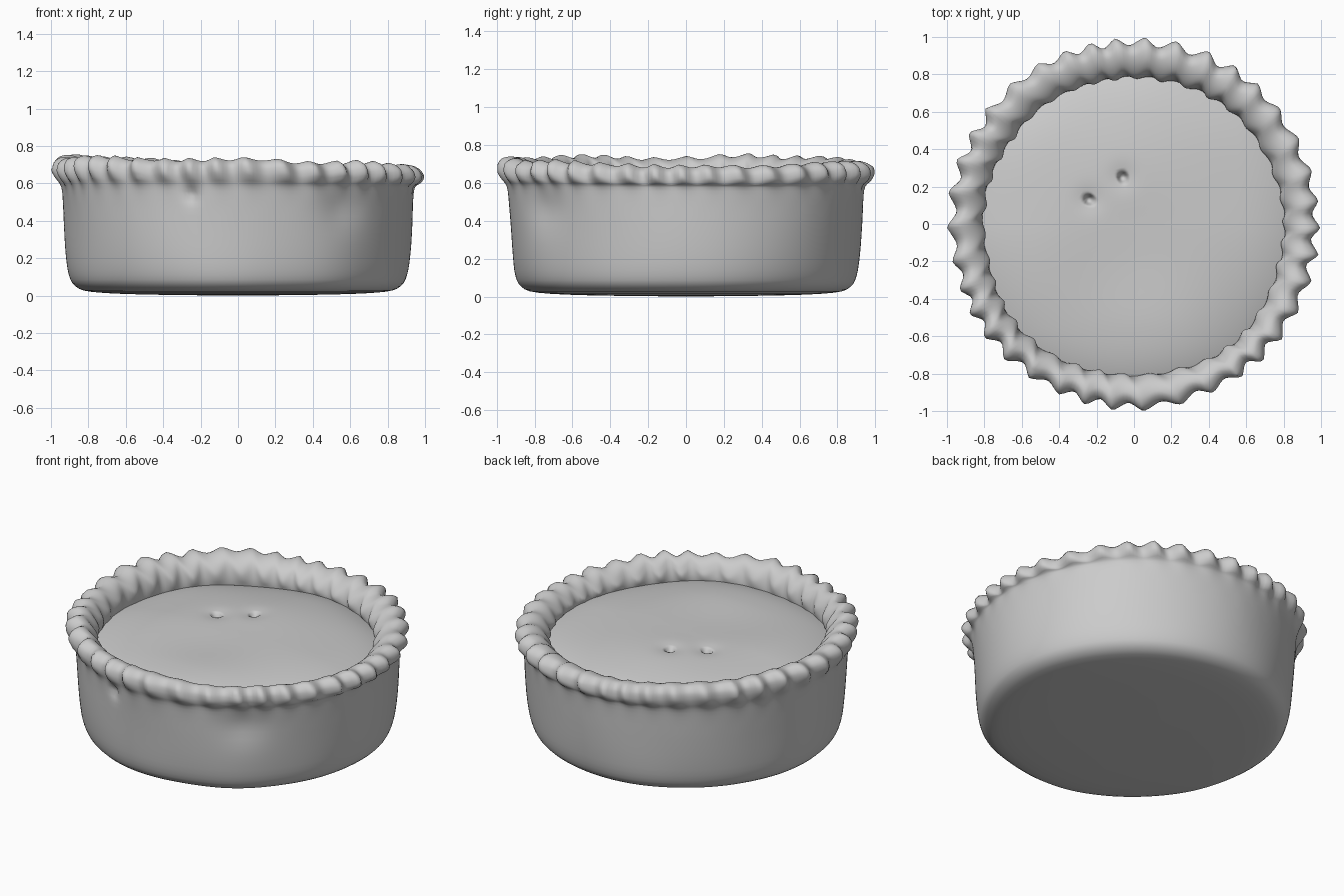
import bpy, bmesh, math, random
from mathutils import noise, Vector

if "Cube" in bpy.data.objects:
    bpy.data.objects.remove(bpy.data.objects["Cube"])

random.seed(4)
CRIMPS = 38
SEGS = CRIMPS * 8
tooth_gain = [random.uniform(0.75, 1.25) for _ in range(CRIMPS)]


def spline(pts, n):
    """Catmull-Rom resampling of a profile."""
    out = []
    for i in range(len(pts) - 1):
        a, b = pts[max(i - 1, 0)], pts[i]
        c, d = pts[i + 1], pts[min(i + 2, len(pts) - 1)]
        for k in range(n):
            t = k / n
            out.append([0.5 * (2 * q + (r - p) * t + (2 * p - 5 * q + 4 * r - s) * t * t
                               + (3 * q - p - 3 * r + s) * t ** 3)
                        for p, q, r, s in zip(a, b, c, d)])
    return out + [list(pts[-1])]


def revolve(name, count, place, flip):
    """Polar mesh: a centre vertex and rings positioned by place(ring, angle)."""
    bm = bmesh.new()
    centre = bm.verts.new(place(0, 0))
    rings = [[bm.verts.new(place(i, 2 * math.pi * j / SEGS)) for j in range(SEGS)]
             for i in range(1, count)]
    for j in range(SEGS):
        k = (j + 1) % SEGS
        faces = [(centre, rings[0][j], rings[0][k])]
        faces += [(a[j], b[j], b[k], a[k]) for a, b in zip(rings, rings[1:])]
        for f in faces:
            bm.faces.new(f[::-1] if flip else f)
    mesh = bpy.data.meshes.new(name)
    bm.to_mesh(mesh)
    bm.free()
    for p in mesh.polygons:
        p.use_smooth = True
    obj = bpy.data.objects.new(name, mesh)
    bpy.context.collection.objects.link(obj)
    return obj


def bump(d, width):
    return math.exp(-(d / width) ** 2)


# Crust profile: radius, height, crimp strength
PROFILE = spline([
    (0, 0, 0), (0.5, 0.006, 0), (0.78, 0.02, 0), (0.868, 0.05, 0), (0.902, 0.11, 0),
    (0.918, 0.22, 0), (0.929, 0.38, 0), (0.936, 0.5, 0), (0.945, 0.58, 0.15),
    (0.966, 0.615, 0.7), (0.977, 0.65, 1), (0.968, 0.69, 1), (0.93, 0.716, 1),
    (0.885, 0.712, 1), (0.845, 0.688, 1), (0.818, 0.65, 0.9), (0.808, 0.61, 0.5),
    (0.81, 0.57, 0.1), (0.82, 0.52, 0)], 3)


def crust_point(i, a):
    r, z, w = PROFILE[i]
    # Slanted, slightly irregular finger crimps
    skew = (i - 30) / 21 * 2.2 if w > 0 else 0
    phase = CRIMPS * a + 0.9 * math.sin(3 * a + 1) + 0.6 * math.sin(7 * a) + skew
    gain = tooth_gain[int(phase / (2 * math.pi)) % CRIMPS]
    wave = 0.55 * (1 - 2 * abs(math.sin(phase / 2)) ** 1.3) + 0.45 * math.cos(phase)
    n = noise.noise(Vector((2 * math.cos(a), 2 * math.sin(a), z * 2)))
    inner = max(0, min(1, (0.93 - r) / 0.1)) if i > 24 else 0
    r += w * 0.022 * gain * wave + 0.01 * n * min(1, r * 2)
    z += w * (0.014 * gain * wave * (0.5 + inner) + 0.022 * math.cos(a - 3.55) + 0.02 * n)
    # Rim is thinner at the front corners, thicker at the back
    s = math.sin(a)
    r += inner * (0.03 * max(0, -s) * math.sin(2 * a) ** 2 - 0.02 * max(0, s))
    x, y = r * math.cos(a), r * math.sin(a)
    # Finger dents in the front wall
    if y < -0.4 and i < 30:
        d = 0.03 * bump(math.hypot(x + 0.25, z - 0.54), 0.035)
        d += 0.025 * bump(math.hypot(x - 0.56, z - 0.47), 0.11)
        x, y = x * (1 - d), y * (1 - d)
    return x, y, max(z, 0)


crust = revolve("pie_crust", len(PROFILE), crust_point, True)

# Gently domed lid that dips at the edge, with two steam holes
LID_RINGS = 56
HOLES = [(-0.24, 0.13), (-0.06, 0.25)]


def lid_point(i, a):
    t = i / (LID_RINGS - 1)
    r = t * (0.83 - 0.02 * math.sin(a))
    x, y = r * math.cos(a), r * math.sin(a)
    z = 0.565 + 0.08 * (1 - t ** 4.5)
    z += 0.018 * noise.noise(Vector((x * 1.8, y * 1.8, 3)))
    for hx, hy in HOLES:
        d = math.hypot(x - hx, y - hy)
        z -= 0.05 * math.exp(-(d / 0.026) ** 4) + 0.012 * bump(d, 0.07)
    return x, y, z


lid = revolve("pie_lid", LID_RINGS, lid_point, False)
